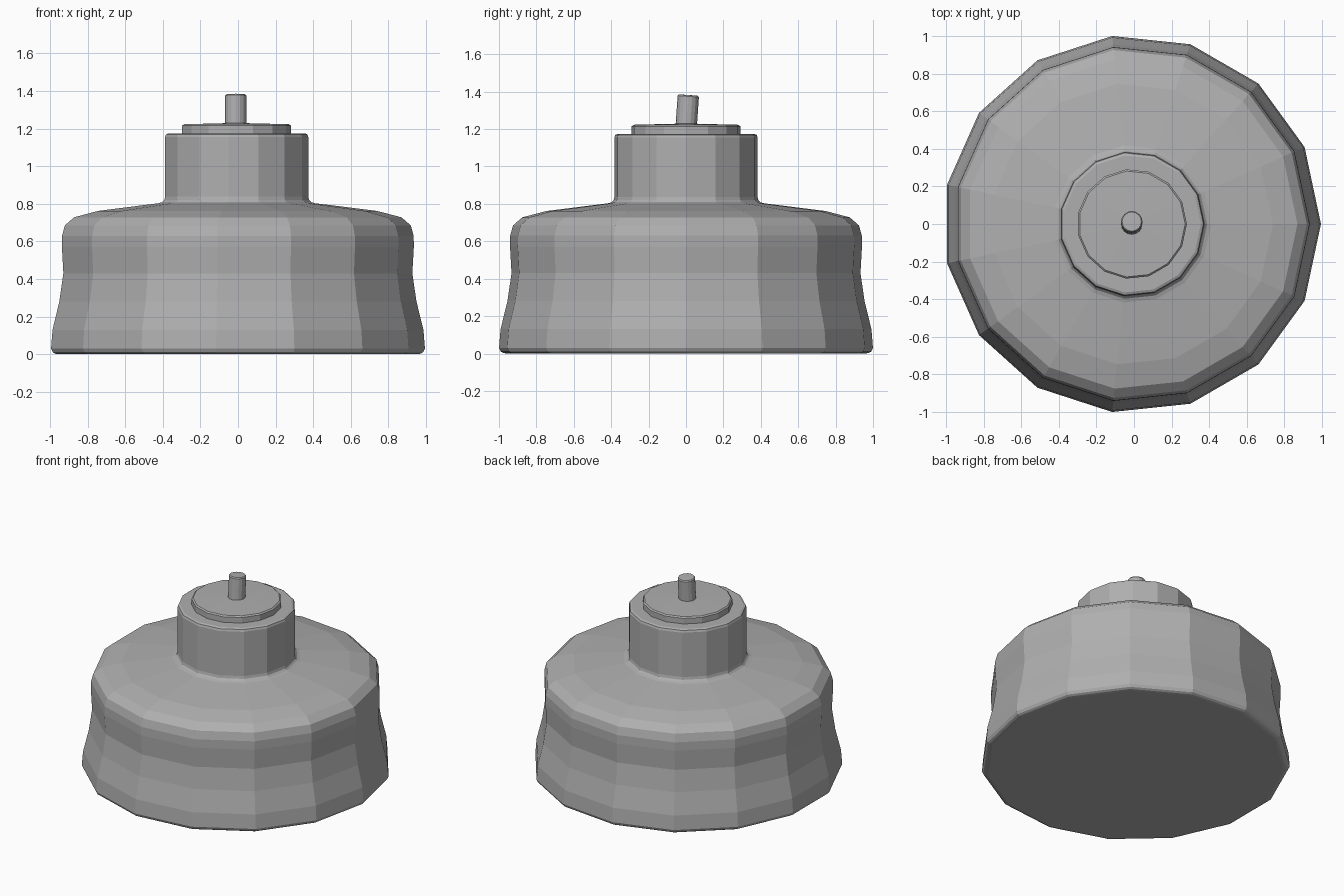
import bpy, bmesh, math
from mathutils import Matrix

if "Cube" in bpy.data.objects:
    bpy.data.objects.remove(bpy.data.objects["Cube"])

CX = -0.011  # 15-sided outline is centred by its bounds

grey = bpy.data.materials.new("dark_grey")
grey.diffuse_color = (0.43, 0.43, 0.43, 1)
grey.use_nodes = True
grey.node_tree.nodes["Principled BSDF"].inputs["Base Color"].default_value = grey.diffuse_color


def lathe(name, profile, sides, matrix):
    """Revolve (radius, z) points; radius 0 closes to a pole."""
    bm = bmesh.new()
    rings = []
    for r, z in profile:
        if r == 0:
            rings.append([bm.verts.new((0, 0, z))] * sides)
        else:
            rings.append([bm.verts.new((r * math.cos(math.tau * i / sides),
                                        r * math.sin(math.tau * i / sides), z))
                          for i in range(sides)])
    for a, b in zip(rings, rings[1:]):
        for i in range(sides):
            j = (i + 1) % sides
            quad = list(dict.fromkeys((a[i], a[j], b[j], b[i])))
            bm.faces.new(quad)
    bmesh.ops.recalc_face_normals(bm, faces=bm.faces)
    bm.transform(matrix)
    mesh = bpy.data.meshes.new(name)
    bm.to_mesh(mesh)
    bm.free()
    mesh.materials.append(grey)
    obj = bpy.data.objects.new(name, mesh)
    bpy.context.collection.objects.link(obj)
    return obj


centre = Matrix.Translation((CX, 0, 0))

# Waisted body, shoulder and neck
lathe("body", [
    (0, 0), (0.965, 0), (0.982, 0.003), (0.996, 0.011), (1.005, 0.03),
    (0.997, 0.13), (0.96, 0.28), (0.938, 0.43), (0.946, 0.57),
    (0.945, 0.63), (0.93, 0.685), (0.88, 0.728), (0.75, 0.762),
    (0.42, 0.803), (0.4, 0.809), (0.389, 0.82), (0.385, 0.838),
    (0.385, 1.155), (0.38, 1.169), (0.366, 1.175), (0, 1.175)], 15, centre)

# Stepped cap with a slightly domed top
lathe("cap", [
    (0, 1.165), (0.292, 1.165), (0.292, 1.215), (0.283, 1.223),
    (0, 1.23)], 15, centre)

# Leaning stem
lean = (Matrix.Translation((-0.012, 0.0, 1.2))
        @ Matrix.Rotation(math.radians(-4), 4, 'X'))
lathe("stem", [
    (0, 0), (0.057, 0), (0.057, 0.175), (0.051, 0.182), (0, 0.183)], 16, lean)
